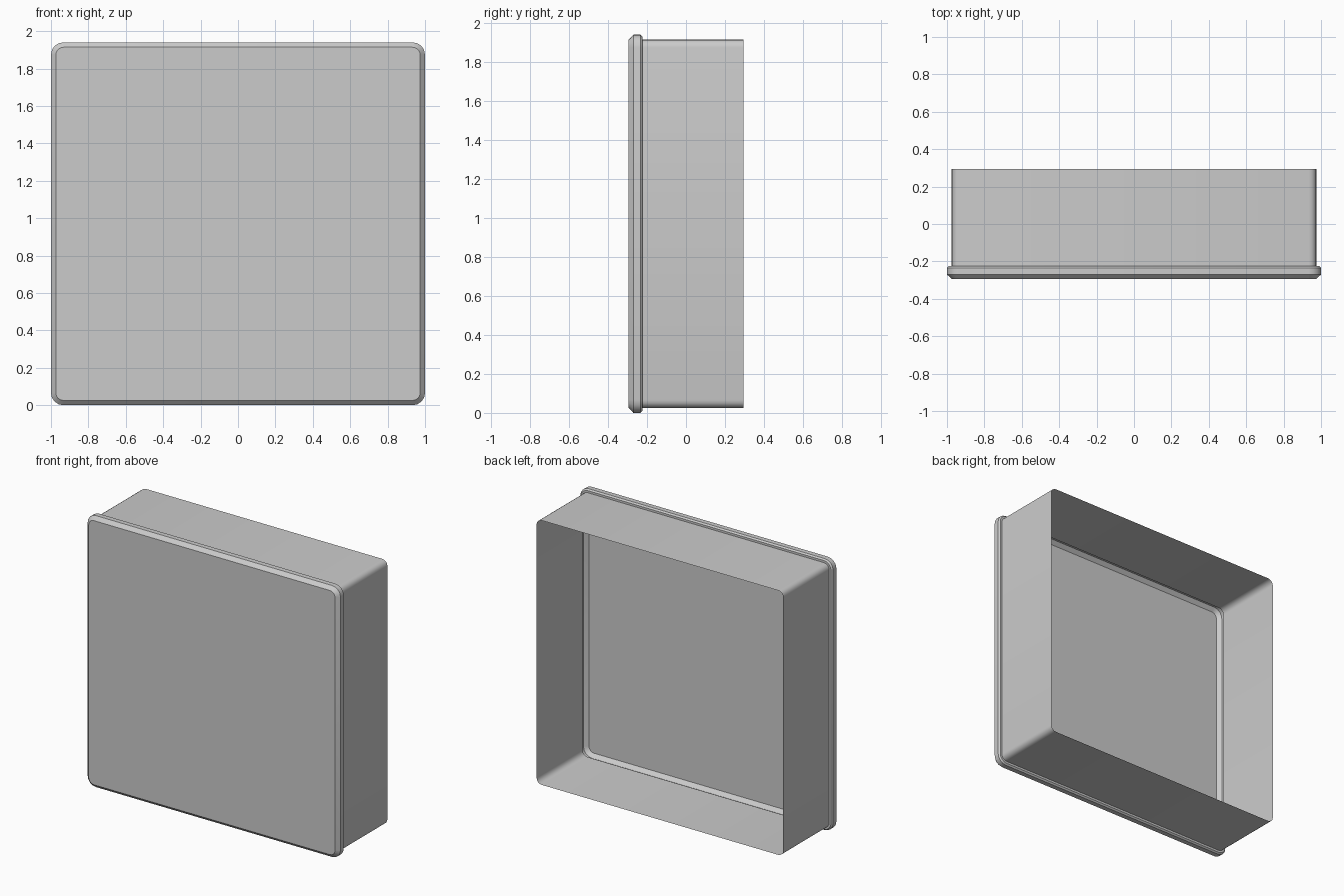
import bpy, bmesh, math

if "Cube" in bpy.data.objects:
    bpy.data.objects.remove(bpy.data.objects["Cube"])

HEIGHT = 1.94
SEGMENTS = 4


def rounded_loop(bm, y, inset, radius):
    """Rounded rectangle in the XZ plane, inset from the outer silhouette."""
    hx, hz = 1 - inset - radius, HEIGHT / 2 - inset - radius
    verts = []
    for i, (sx, sz) in enumerate([(1, 1), (-1, 1), (-1, -1), (1, -1)]):
        for k in range(SEGMENTS + 1):
            a = math.radians(90) * (i + k / SEGMENTS)
            verts.append(bm.verts.new((sx * hx + radius * math.cos(a), y,
                                       HEIGHT / 2 + sz * hz + radius * math.sin(a))))
    return verts


# Profile from front panel, over the rim, to the open back: (y, inset, radius)
profile = [
    (-0.295, 0.026, 0.04),
    (-0.27, 0.0, 0.066),
    (-0.234, 0.0, 0.066),
    (-0.224, 0.01, 0.056),
    (-0.224, 0.025, 0.04),
    (0.295, 0.025, 0.04),
]

# Thin-walled tray: capped front, open back
bm = bmesh.new()
loops = [rounded_loop(bm, *p) for p in profile]
bm.faces.new(loops[0])
for a, b in zip(loops, loops[1:]):
    for i in range(len(a)):
        j = (i + 1) % len(a)
        bm.faces.new((a[i], a[j], b[j], b[i]))
bmesh.ops.recalc_face_normals(bm, faces=bm.faces)
front = min(bm.faces, key=lambda f: f.calc_center_median().y)
if front.normal.y > 0:
    bmesh.ops.reverse_faces(bm, faces=bm.faces)

mesh = bpy.data.meshes.new("panel_cover")
bm.to_mesh(mesh)
bm.free()
cover = bpy.data.objects.new("panel_cover", mesh)
bpy.context.collection.objects.link(cover)
bpy.context.view_layer.objects.active = cover
cover.select_set(True)
bpy.ops.object.shade_smooth_by_angle(angle=math.radians(30))
